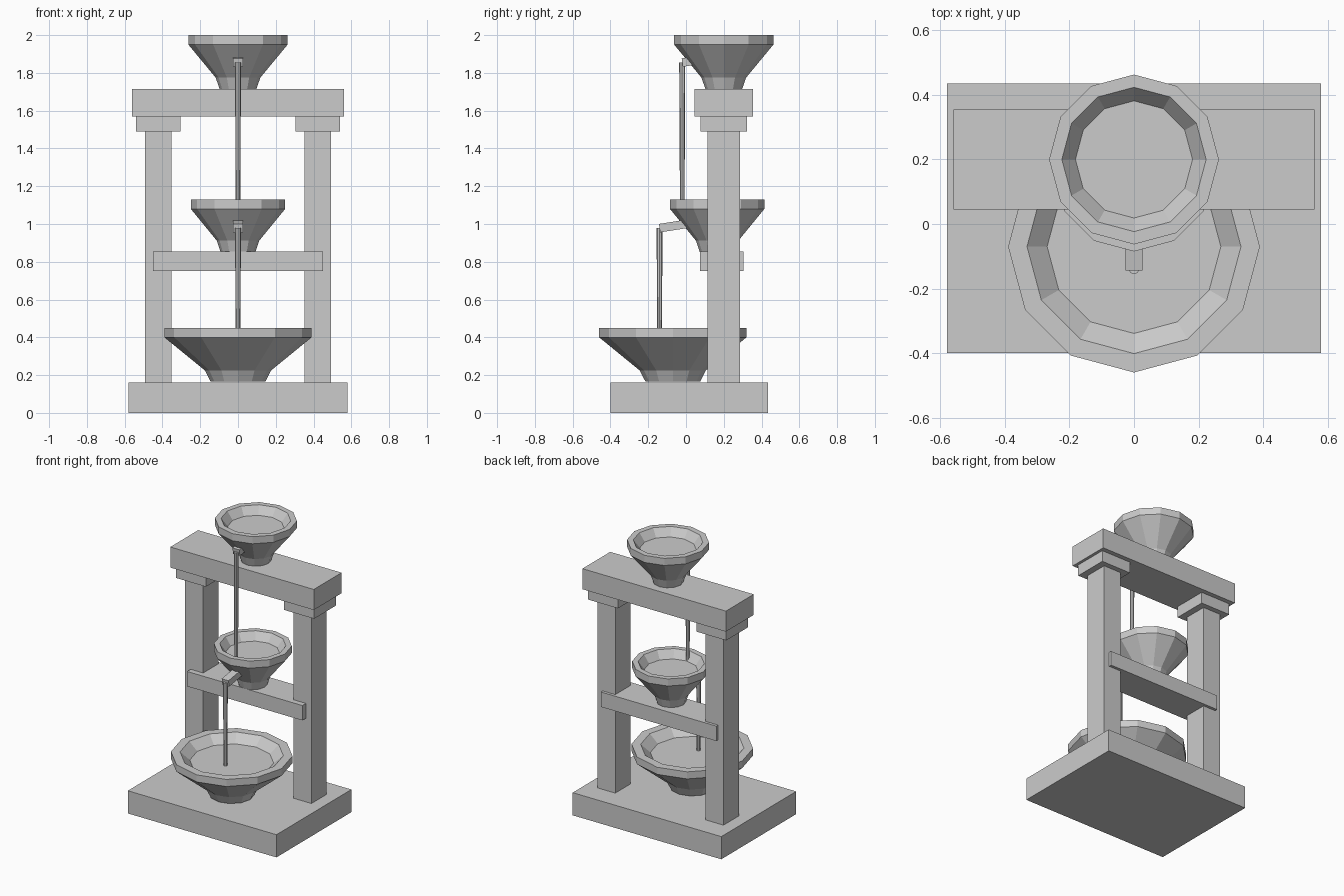
import bpy
import bmesh
from math import atan2, cos, pi, sin
from mathutils import Matrix, Vector

cube = bpy.data.objects.get("Cube")
if cube:
    bpy.data.objects.remove(cube, do_unlink=True)

GREY = (0.6, 0.6, 0.6, 1)
stone = bpy.data.materials.new("grey stone")
stone.use_nodes = True
stone.diffuse_color = GREY
stone.node_tree.nodes["Principled BSDF"].inputs["Base Color"].default_value = GREY


def finish(name, bm):
    bmesh.ops.recalc_face_normals(bm, faces=bm.faces)
    mesh = bpy.data.meshes.new(name)
    bm.to_mesh(mesh)
    bm.free()
    mesh.materials.append(stone)
    obj = bpy.data.objects.new(name, mesh)
    bpy.context.collection.objects.link(obj)
    return obj


def box(name, low, high):
    low, high = Vector(low), Vector(high)
    bm = bmesh.new()
    place = Matrix.Translation((low + high) / 2) @ Matrix.Diagonal((*(high - low), 1))
    bmesh.ops.create_cube(bm, size=1, matrix=place)
    return finish(name, bm)


def lathe(name, profile, y, sides):
    """Faceted solid of revolution from (radius, z) points, capped at both ends."""
    bm = bmesh.new()
    rings = [[bm.verts.new((r * cos(2 * pi * i / sides), y + r * sin(2 * pi * i / sides), z))
              for i in range(sides)] for r, z in profile]
    for a, b in zip(rings, rings[1:]):
        for i in range(sides):
            j = (i + 1) % sides
            bm.faces.new((a[i], a[j], b[j], b[i]))
    bm.faces.new(rings[0])
    bm.faces.new(rings[-1])
    return finish(name, bm)


def bowl(name, radius, y, bottom, top):
    lathe(name, [(0.37 * radius, bottom), (0.45 * radius, bottom + 0.06),
                 (radius, top - 0.05), (radius, top),
                 (0.85 * radius, top), (0.69 * radius, top - 0.055)], y, 12)


def spout(name, inner, tip):
    """Square bar sloping down from the bowl wall to its tip, given as (y, z)."""
    bm = bmesh.new()
    a, b = Vector((0, *inner)), Vector((0, *tip))
    d = b - a
    place = (Matrix.Translation((a + b) / 2) @ Matrix.Rotation(atan2(d.z, d.y), 4, "X")
             @ Matrix.Diagonal((0.053, d.length, 0.045, 1)))
    bmesh.ops.create_cube(bm, size=1, matrix=place)
    finish(name, bm)


# Frame
box("base", (-0.58, -0.40, 0), (0.58, 0.435, 0.16))
box("top_beam", (-0.56, 0.045, 1.57), (0.56, 0.355, 1.715))
box("middle_shelf", (-0.45, 0.075, 0.75), (0.45, 0.305, 0.855))
for side, s in (("left", 1), ("right", -1)):
    x = 0.4225 * s
    box(side + "_column", (x - 0.07, 0.115, 0.15), (x + 0.07, 0.285, 1.495))
    box(side + "_capital", (x - 0.117, 0.078, 1.49), (x + 0.117, 0.322, 1.57))

# Bowls
bowl("upper_bowl", 0.263, 0.20, 1.715, 2.0)
bowl("middle_bowl", 0.25, 0.165, 0.852, 1.13)
bowl("lower_bowl", 0.39, -0.07, 0.165, 0.45)

# Spouts and falling streams
spout("upper_spout", (0.07, 1.868), (-0.02, 1.855))
spout("middle_spout", (0.03, 1.005), (-0.14, 0.978))
lathe("upper_stream", [(0.012, 1.07), (0.016, 1.855)], -0.02, 8)
lathe("lower_stream", [(0.012, 0.39), (0.016, 0.98)], -0.14, 8)
